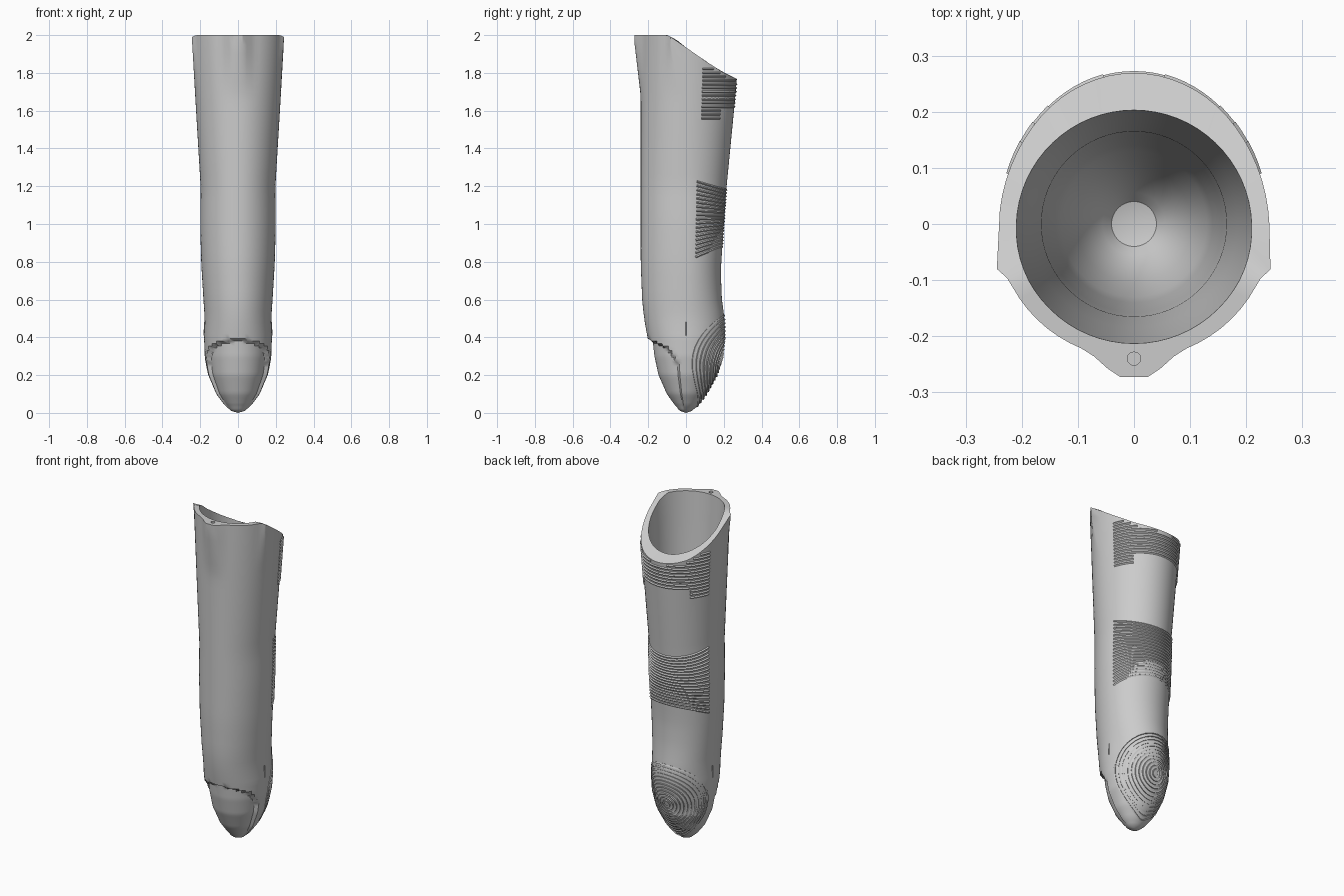
import bpy, bmesh, math

cube = bpy.data.objects.get("Cube")
if cube:
    bpy.data.objects.remove(cube)

grey = bpy.data.materials.new("matte grey")
grey.use_nodes = True
GREY = (0.6, 0.6, 0.6, 1)
grey.diffuse_color = GREY
grey.node_tree.nodes["Principled BSDF"].inputs["Base Color"].default_value = GREY

# Profiles: height -> half width, front depth, back depth, cavity radius
WIDTH = [(0, 0), (.01, .035), (.04, .07), (.1, .115), (.2, .157), (.3, .175), (.4, .18), (.5, .176),
         (.6, .183), (.8, .195), (1, .2), (1.2, .198), (1.6, .222), (2, .245)]
FRONT = [(0, 0), (.01, .03), (.04, .066), (.1, .115), (.2, .165), (.3, .19), (.38, .2), (.5, .222),
         (.6, .232), (.8, .24), (2, .24)]
BACK = [(0, 0), (.01, .03), (.04, .065), (.1, .11), (.2, .165), (.3, .195), (.4, .206), (.5, .204),
        (.6, .19), (.75, .184), (1, .2), (1.2, .215), (1.6, .254), (1.8, .272), (2, .273)]
CAVITY = [(.09, 0), (.1, .04), (.15, .08), (.3, .13), (.6, .15), (1.2, .165), (1.7, .198), (2, .213)]
RIM = [(-.1, 2), (-.05, 1.975), (0, 1.935), (.1, 1.865), (.2, 1.8), (.27, 1.768)]
NAIL = [(.02, .25), (.25, .22), (.3, .35), (.34, .5), (.37, .8), (.385, 1)]
SEG = 64


def lerp(table, v):
    if v <= table[0][0]:
        return table[0][1]
    for (a, p), (b, q) in zip(table, table[1:]):
        if v <= b:
            return p + (q - p) * (v - a) / (b - a)
    return table[-1][1]


def clamp(v):
    return max(0, min(1, v))


def outer(phi, z):
    """Point on the skin; phi = 0 is the middle of the back."""
    c = math.cos(phi)
    x = lerp(WIDTH, z) * math.sin(phi)
    y = (lerp(BACK, z) if c > 0 else lerp(FRONT, z)) * c
    if .02 < z < .385:                              # recessed nail bed
        gate = clamp((-c - lerp(NAIL, z)) / .05)
        x, y = x * (1 - .12 * gate), y * (1 - .12 * gate)
    if z > 1.68 and c < 0:                          # tab swelling at the top front
        tab = .273 - max(0, abs(x) - .03) * .9
        y -= max(0, tab + y) * clamp((z - 1.68) / .28)
    return x, y, z


def inner(phi, z):
    r = lerp(CAVITY, z)
    return r * math.sin(phi), r * math.cos(phi), z


def ring(bm, surface, z):
    """Closed ring; rings above the shoulder bend to follow the sloping rim."""
    verts = []
    for i in range(SEG):
        phi = 2 * math.pi * i / SEG
        zz = z
        if z > 1.5:
            for _ in range(4):
                y = surface(phi, zz)[1]
                zz = 1.5 + (z - 1.5) * (lerp(RIM, y) - 1.5) / .5
        verts.append(bm.verts.new(surface(phi, zz)))
    return verts


def activate(ob):
    bpy.ops.object.select_all(action='DESELECT')
    ob.select_set(True)
    bpy.context.view_layer.objects.active = ob


def finish(ob, angle):
    ob.data.materials.clear()
    ob.data.materials.append(grey)
    activate(ob)
    bpy.ops.object.shade_smooth_by_angle(angle=math.radians(angle))


# Hollow finger sleeve: skin from tip to rim, then cavity from rim down
bm = bmesh.new()
skin = [.004, .01, .02] + [.03 + .0125 * i for i in range(30)]
skin += [.42 + .06 * i for i in range(18)] + [1.5 + .05 * i for i in range(11)]
hollow = [2, 1.85, 1.7, 1.5, 1.2, .9, .6, .45, .3, .22, .15, .12, .1]
rings = [ring(bm, outer, z) for z in skin] + [ring(bm, inner, z) for z in hollow]
for lo, hi in zip(rings, rings[1:]):
    for i in range(SEG):
        j = (i + 1) % SEG
        bm.faces.new((lo[i], lo[j], hi[j], hi[i]))
for loop, z in ((rings[0], 0), (rings[-1], .09)):
    pole = bm.verts.new((0, 0, z))
    for i in range(SEG):
        bm.faces.new((loop[i], loop[(i + 1) % SEG], pole))
bmesh.ops.recalc_face_normals(bm, faces=bm.faces)
mesh = bpy.data.meshes.new("finger_sleeve")
bm.to_mesh(mesh)
bm.free()
sleeve = bpy.data.objects.new("finger_sleeve", mesh)
bpy.context.collection.objects.link(sleeve)

# Cord hole in the tab
bpy.ops.mesh.primitive_cylinder_add(vertices=12, radius=.012, depth=.16, location=(0, -.24, 1.97))
cutter = bpy.context.object
cutter.name = "cord_hole_cutter"
cutter.hide_render = True
activate(sleeve)
cut = sleeve.modifiers.new("cord_hole", 'BOOLEAN')
cut.operation, cut.object, cut.solver = 'DIFFERENCE', cutter, 'EXACT'
bpy.ops.object.modifier_apply(modifier=cut.name)
bpy.data.objects.remove(cutter)
finish(sleeve, 32)


def ridges(name, lines, cyclic=False, depth=.006):
    """Thin raised lines lying on the skin, given as lists of (phi, z)."""
    curve = bpy.data.curves.new(name, 'CURVE')
    curve.dimensions = '3D'
    curve.bevel_depth = depth
    curve.bevel_resolution = 0
    curve.use_fill_caps = True
    for line in lines:
        if len(line) < 2:
            continue
        spline = curve.splines.new('POLY')
        spline.points.add(len(line) - 1)
        spline.use_cyclic_u = cyclic
        for point, (phi, z) in zip(spline.points, line):
            point.co = (*outer(phi, z), 1)
    ob = bpy.data.objects.new(name, curve)
    bpy.context.collection.objects.link(ob)
    activate(ob)
    bpy.ops.object.convert(target='MESH')
    finish(bpy.context.object, 20)


# Whorl on the fingertip pad
whorl = []
for k in range(1, 13):
    s = k / 12
    whorl.append([(1.38 * s * math.cos(a), .275 + .24 * s * math.sin(a))
                  for a in (2 * math.pi * i / 40 for i in range(40))])
ridges("fingertip_ridges", whorl, cyclic=True)

# Grip rows around the middle, sagging a little towards the edges of the patch
steps = [i / 16 for i in range(-16, 17)]
rows = []
for k in range(19):
    t = k / 18
    rows.append([(1.3 * u, .88 + .3 * t + (.1 * t - .055) * u * u) for u in steps])
ridges("middle_ridges", rows)

# Grip rows under the rim, split where the rim dips below them
upper = []
for k in range(14):
    z = 1.56 + .02 * k
    for side in (-1, 1):
        pts = [(side * 1.24 * i / 16, z) for i in range(17)]
        upper.append([p for p in pts if z < lerp(RIM, outer(*p)[1]) - .012
                      and (z > 1.6 or abs(p[0]) > .75)])
ridges("upper_ridges", upper)

# Short raised seam on each side above the tip
ridges("side_seams", [[(s * math.pi / 2, .41), (s * math.pi / 2, .48)] for s in (-1, 1)], depth=.003)
